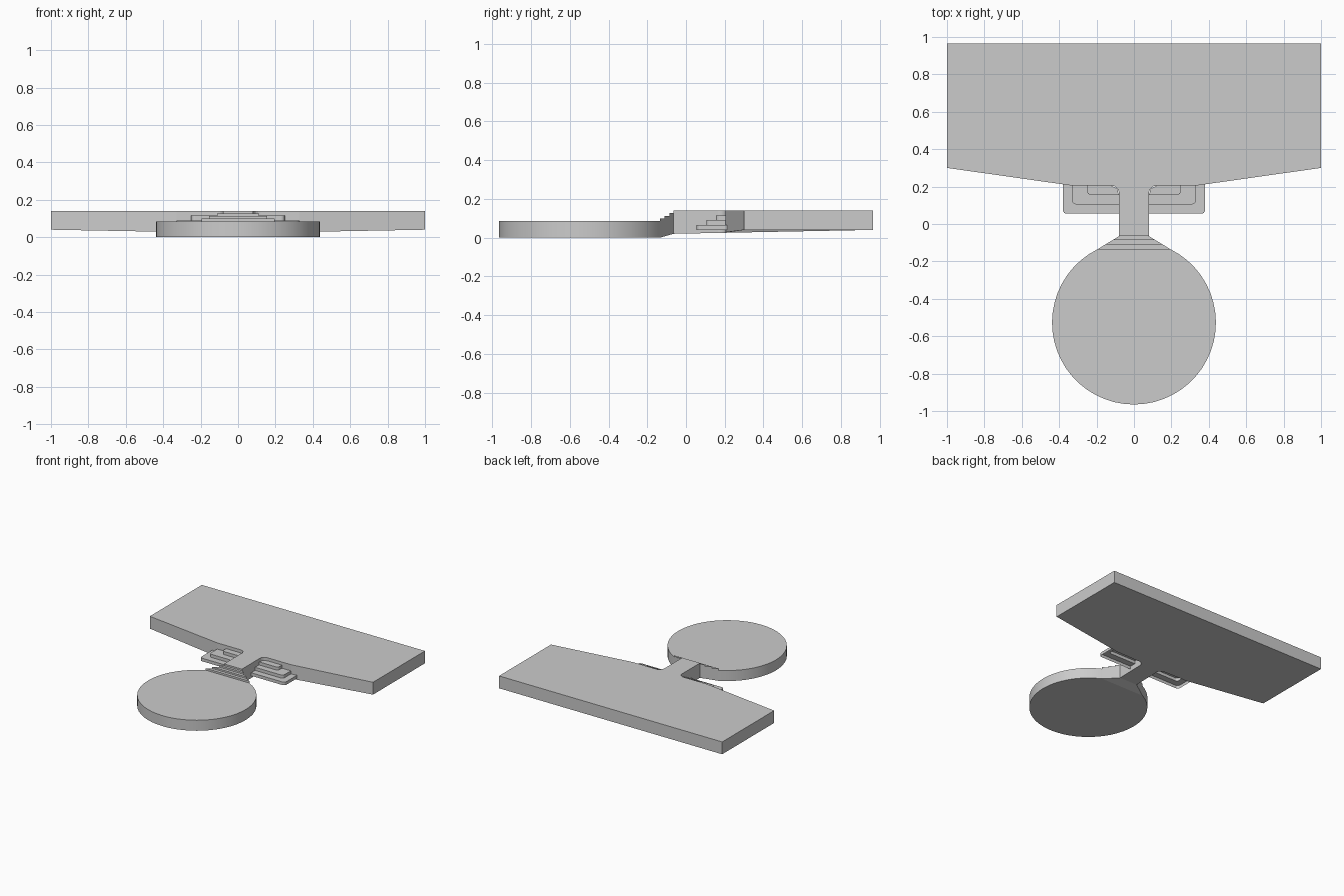
import bpy
import math

if "Cube" in bpy.data.objects:
    bpy.data.objects.remove(bpy.data.objects["Cube"])


def make(name, verts, faces):
    mesh = bpy.data.meshes.new(name)
    mesh.from_pydata(verts, [], faces)
    obj = bpy.data.objects.new(name, mesh)
    bpy.context.collection.objects.link(obj)
    return obj


def prism(name, pts, top, bottom, open_end=None):
    """Extrude an anticlockwise outline; bottom is a function of (x, y)."""
    n = len(pts)
    verts = [(x, y, bottom(x, y)) for x, y in pts] + [(x, y, top) for x, y in pts]
    faces = [tuple(range(n, 2 * n)), tuple(reversed(range(n)))]
    faces += [(i, (i + 1) % n, n + (i + 1) % n, n + i)
              for i in range(n) if i != open_end]
    return make(name, verts, faces)


def arc(cx, cy, r, a0, a1, n):
    return [(cx + r * math.cos(math.radians(a0 + (a1 - a0) * i / n)),
             cy + r * math.sin(math.radians(a0 + (a1 - a0) * i / n)))
            for i in range(n + 1)]


NECK_W, NECK_Y, DISC_Y, DISC_R, CHORD_Y = 0.08, -0.065, -0.527, 0.438, -0.135

# Wide plate with filleted neck
right = [(NECK_W, NECK_Y)] + arc(0.12, 0.165, 0.04, 180, 90, 5)
right += [(0.33, 0.205), (1, 0.30), (1, 0.965)]
left = [(-x, y) for x, y in reversed(right)]


def plate_bottom(x, y):
    if abs(x) > 0.9:
        return 0.04
    return 0.02 + 0.02 * (y - NECK_Y) / 1.03 + 0.012 * max(0, abs(x) - 0.12)


outline = right + left
prism("plate", outline, 0.14, plate_bottom, open_end=len(outline) - 1)

# Round disc, cut flat where the flare joins
a = math.degrees(math.asin((CHORD_Y - DISC_Y) / DISC_R))
rim = arc(0, DISC_Y, DISC_R, 180 - a, 360 + a, 44)
disc = prism("disc", rim, 0.085, lambda x, y: 0, open_end=len(rim) - 1)
bpy.context.view_layer.objects.active = disc
disc.select_set(True)
bpy.ops.object.shade_smooth_by_angle()
disc.select_set(False)

# Stepped flare between disc and neck
wide = rim[-1][0]
profile = [(NECK_Y, 0.02), (NECK_Y, 0.14), (NECK_Y, 0.127), (-0.085, 0.127),
           (-0.085, 0.113), (-0.11, 0.113), (-0.11, 0.10),
           (CHORD_Y, 0.10), (CHORD_Y, 0.085), (CHORD_Y, 0)]
verts = []
for s in (1, -1):
    for y, z in profile:
        t = (y - CHORD_Y) / (NECK_Y - CHORD_Y)
        verts.append((s * (wide + (NECK_W - wide) * t), y, z))
n = len(profile)
side = [0] + list(range(2, n))
faces = [tuple(side), tuple(n + i for i in reversed(side))]
faces += [(i + 1, i, n + i, n + i + 1) for i in range(1, n - 2)]
faces.append((0, n - 1, 2 * n - 1, n))
make("stepped_flare", verts, faces)

# Terraced shells in the corners beside the neck
layers = [(0.38, 0.055, 0.212, 0.04, 0.065),
          (0.33, 0.105, 0.205, 0.065, 0.09),
          (0.25, 0.155, 0.205, 0.09, 0.115)]
verts, faces = [], []
for x, y, back, z0, z1 in layers:
    path = [(NECK_W, y)] + arc(x - 0.02, y + 0.02, 0.02, -90, 0, 4) + [(x, back)]
    for z in (z0, z1):
        verts += [(px, py, z) for px, py in path]
m = len(path)
for k in range(2 * len(layers) - 1):
    faces += [(k * m + i, k * m + i + 1, (k + 1) * m + i + 1, (k + 1) * m + i)
              for i in range(m - 1)]
verts += [(0.12, 0.205, 0.115), (0.09, 0.19, 0.115)]
faces.append(tuple(range(5 * m, 6 * m + 2)))
terrace = make("terraces", verts, faces)
terrace.modifiers.new("mirror", "MIRROR").use_axis[0] = True
